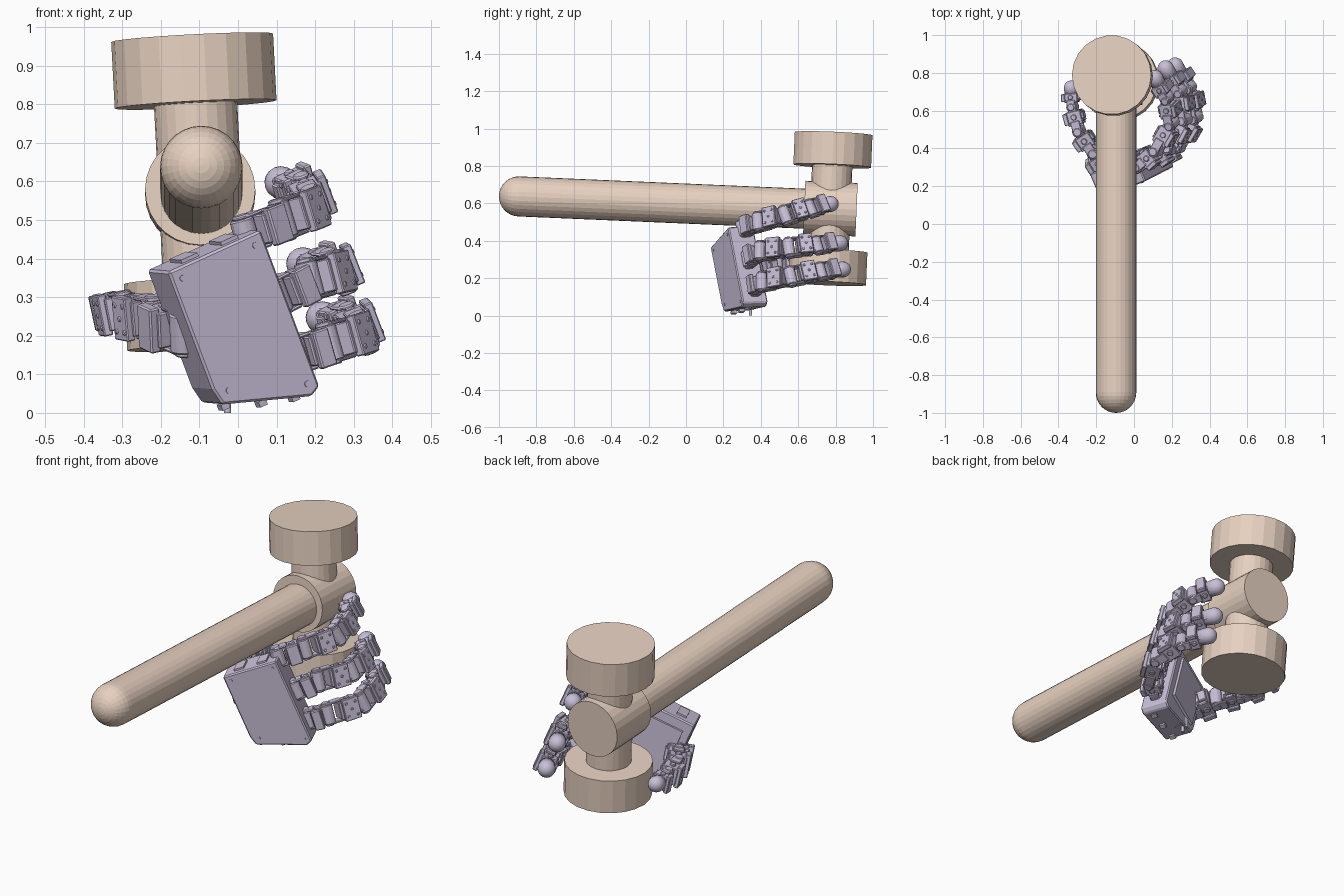
import bpy, bmesh
from math import pi, cos, sin
from mathutils import Vector as V, Matrix as M

if "Cube" in bpy.data.objects:
    bpy.data.objects.remove(bpy.data.objects["Cube"])

def material(name, rgb):
    m = bpy.data.materials.new(name)
    m.diffuse_color = (*rgb, 1)
    m.use_nodes = True
    m.node_tree.nodes["Principled BSDF"].inputs["Base Color"].default_value = m.diffuse_color
    return m

WOOD = material("tan", (0.80, 0.64, 0.53))
LILAC = material("lilac", (0.58, 0.52, 0.68))

def finish(name, bm, mat, bevel=0):
    bmesh.ops.recalc_face_normals(bm, faces=bm.faces)
    me = bpy.data.meshes.new(name)
    bm.to_mesh(me)
    bm.free()
    ob = bpy.data.objects.new(name, me)
    bpy.context.collection.objects.link(ob)
    me.materials.append(mat)
    if bevel:
        b = ob.modifiers.new("bevel", 'BEVEL')
        b.width, b.segments, b.limit_method = bevel, 1, 'ANGLE'
    return ob

def frame(o, x, y):
    """Matrix with x axis along x, y axis near y."""
    x = V(x).normalized()
    z = x.cross(V(y)).normalized()
    y = z.cross(x)
    return M.Translation(o) @ M((x, y, z)).transposed().to_4x4()

def box(bm, mat, c, s):
    bmesh.ops.create_cube(bm, size=1, matrix=mat @ M.Translation(c) @ M.Diagonal((*s, 1)))

def cyl(bm, mat, c, r, h, axis='Z', n=12):
    rot = {'Z': M.Identity(4), 'Y': M.Rotation(pi / 2, 4, 'X'), 'X': M.Rotation(pi / 2, 4, 'Y')}[axis]
    bmesh.ops.create_cone(bm, cap_ends=True, segments=n, radius1=r, radius2=r, depth=h,
                          matrix=mat @ M.Translation(c) @ rot)

def lathe(name, mat, profile, n, material_):
    """Revolve (along, radius) profile around the frame's x axis."""
    bm = bmesh.new()
    rings = []
    for a, r in profile:
        if r < 1e-5:
            rings.append([bm.verts.new(mat @ V((a, 0, 0)))])
        else:
            rings.append([bm.verts.new(mat @ V((a, r * cos(2 * pi * i / n), r * sin(2 * pi * i / n))))
                          for i in range(n)])
    for p, q in zip(rings, rings[1:]):
        for i in range(n):
            j = (i + 1) % n
            vs = [p[i % len(p)], p[j % len(p)], q[j % len(q)], q[i % len(q)]]
            bm.faces.new(list(dict.fromkeys(vs)))
    return finish(name, bm, material_)

# ---- Hammer: rounded handle, collar, neck and two striking discs
axis_h = V((0, 1, -0.043))
axis_n = V((-0.052, 0.043, 1))
hub = V((-0.098, 0.772, 0.572))
handle = frame((-0.095, -0.893, 0.637), axis_h, (1, 0, 0))
R = 0.107
dome = [(-R * cos(i * pi / 16), R * sin(i * pi / 16)) for i in range(9)]
lathe("handle", handle, dome + [(1.6, R), (1.6, 0)], 28, WOOD)
lathe("collar", frame(hub, axis_h, (1, 0, 0)), [(-.14, 0), (-.14, .143), (.14, .143), (.14, 0)], 28, WOOD)
neck = frame(hub, axis_n, (1, 0, 0))
lathe("neck", neck, [(-.3, 0), (-.3, .108), (.3, .108), (.3, 0)], 24, WOOD)
for name, a, b in (("upper_disc", .228, .401), ("lower_disc", -.401, -.228)):
    lathe(name, neck, [(a, 0), (a, .21), (b, .21), (b, 0)], 22, WOOD)

# ---- Palm housing: P has x to the fingers, y across, z out of the back of the hand
u, v = V((.854, .342, .388)), V((-.352, -.18, .918))
P = frame((-.18, .13, .365), u, v)
T = 0.145
bm = bmesh.new()
pts = [(0, 0), (.28, 0), (.28, -.44), (.25, -.455), (.012, -.378), (0, -.33)]
face = bm.faces.new([bm.verts.new(P @ V((x, y, 0))) for x, y in pts])
ext = bmesh.ops.extrude_face_region(bm, geom=[face])
bmesh.ops.translate(bm, vec=-T * P.col[2].to_3d(),
                    verts=[e for e in ext['geom'] if isinstance(e, bmesh.types.BMVert)])
finish("palm", bm, LILAC, .006)

# Palm screws, edge lugs and the small foot peg
bm = bmesh.new()
for x, y in ((.03, -.03), (.25, -.03), (.25, -.42), (.04, -.35)):
    cyl(bm, P, (x, y, -.001), .008, .008)
for x, y in ((.03, -.392), (.13, -.425), (.22, -.448)):
    box(bm, P, (x, y, -.05), (.022, .016, .03))
for x in (.08, .2):
    box(bm, P, (x, .002, -.07), (.05, .014, .08))
box(bm, P, (.14, -.2, -T - .004), (.2, .3, .02))
finish("palm_fittings", bm, LILAC)
bm = bmesh.new()
cyl(bm, M.Identity(4), (-.027, .345, .03), .009, .06)
box(bm, M.Identity(4), (-.025, .335, .06), (.05, .05, .06))
finish("foot_peg", bm, LILAC)

def link(name, a, b, side, w, deep, bolts=True):
    """Servo link: body, outer cover, side brackets, joint axle and bolts."""
    a, b = V(a), V(b)
    F, L = frame(a, b - a, side), (b - a).length
    bm = bmesh.new()
    box(bm, F, (L * .56, 0, 0), (L * .56, w * .8, deep))
    box(bm, F, (L * .58, 0, deep * .55), (L * .46, w, deep * .3))
    box(bm, F, (L * .62, 0, -deep * .5), (L * .3, w * .55, deep * .3))
    cyl(bm, F, (0, 0, 0), deep * .38, w * .86, 'Y')
    for s in (-1, 1):
        box(bm, F, (L * .2, s * w * .45, 0), (L * .48, w * .09, deep * .62))
        box(bm, F, (L * .86, s * w * .33, 0), (L * .3, w * .09, deep * .55))
        cyl(bm, F, (0, s * w * .47, 0), deep * .28, w * .12, 'Y')
        cyl(bm, F, (L * .6, s * w * .42, 0), deep * .2, w * .1, 'Y', 8)
        for t in (.42, .75):
            box(bm, F, (L * t, s * w * .3, -deep * .52), (L * .08, w * .2, deep * .15))
    if bolts:
        for x, y in ((.45, -.3), (.45, .3), (.58, 0), (.71, -.3), (.71, .3)):
            cyl(bm, F, (L * x, w * y, deep * .7), w * .07, .006, 'Z', 8)
    finish(name, bm, LILAC, .004)

def tip(name, a, b, side, r):
    """Last link: small servo block and a rounded fingertip."""
    a, b = V(a), V(b)
    F, L = frame(a, b - a, side), (b - a).length
    link(name + "_block", a, a + (b - a) * .62, side, r * 2.3, r * 1.8, False)
    prof = [(L * .45, 0), (L * .45, r * .9), (L - r, r)]
    prof += [(L - r + r * sin(i * pi / 10), r * cos(i * pi / 10)) for i in range(1, 6)]
    ob = lathe(name + "_pad", F, prof, 16, LILAC)
    for p in ob.data.polygons:
        p.use_smooth = len(p.vertices) < 5

# ---- Three fingers curling around the hammer head
joints = {
    "upper_finger": [(.02, .30, .462), (.115, .385, .50), (.20, .53, .535), (.175, .665, .572), (.09, .81, .605)],
    "middle_finger": [(.10, .33, .30), (.185, .395, .345), (.268, .55, .362), (.245, .70, .375), (.145, .86, .39)],
    "lower_finger": [(.15, .36, .15), (.235, .405, .18), (.325, .56, .208), (.295, .72, .235), (.195, .875, .25)],
}
for name, j in joints.items():
    link(name + "_knuckle", j[0], j[1], v, .10, .085, False)
    link(name + "_link_1", j[1], j[2], v, .108, .08)
    link(name + "_link_2", j[2], j[3], v, .108, .08)
    tip(name + "_tip", j[3], j[4], v, .043)

# ---- Thumb on the other side of the head
ts = V((.22, 0, -1))
th = [(-.14, .26, .21), (-.215, .38, .245), (-.29, .49, .26), (-.325, .62, .265), (-.335, .76, .27)]
link("thumb_base", th[0], th[1], ts, .12, .10, False)
link("thumb_link_1", th[1], th[2], ts, .115, .085)
link("thumb_link_2", th[2], th[3], ts, .108, .08)
tip("thumb_tip", th[3], th[4], ts, .04)
